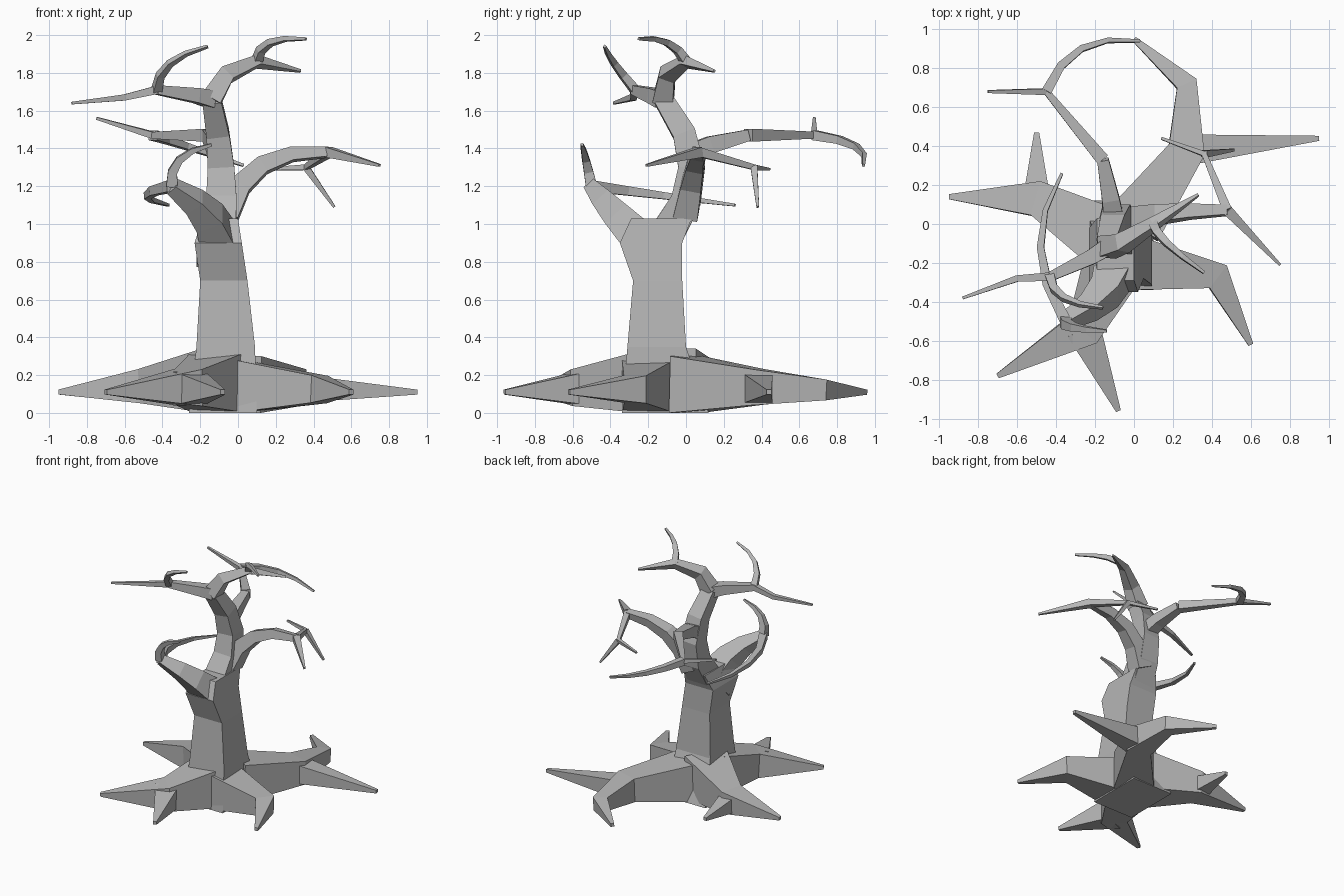
import bpy
import bmesh
from mathutils import Vector

default_cube = bpy.data.objects.get("Cube")
if default_cube:
    bpy.data.objects.remove(default_cube, do_unlink=True)

bark = bpy.data.materials.new("grey_bark")
bark.use_nodes = True
bark_color = (0.46, 0.46, 0.46, 1)
bark.diffuse_color = bark_color
bark.node_tree.nodes["Principled BSDF"].inputs["Base Color"].default_value = bark_color


def loft(name, rings):
    """Join four-cornered rings into a closed, flat-shaded solid."""
    bm = bmesh.new()
    loops = [[bm.verts.new(corner) for corner in ring] for ring in rings]
    for lower, upper in zip(loops, loops[1:]):
        for i in range(4):
            j = (i + 1) % 4
            bm.faces.new((lower[i], lower[j], upper[j], upper[i]))
    bm.faces.new(reversed(loops[0]))
    bm.faces.new(loops[-1])
    bmesh.ops.recalc_face_normals(bm, faces=bm.faces)
    mesh = bpy.data.meshes.new(name)
    bm.to_mesh(mesh)
    bm.free()
    mesh.materials.append(bark)
    solid = bpy.data.objects.new(name, mesh)
    bpy.context.collection.objects.link(solid)


def limb(name, path, base, tip=0.007):
    """Sweep a square along a path, tapering its half width by distance."""
    points = [Vector(point) for point in path]
    spans = [b - a for a, b in zip(points, points[1:])]
    steps = [span.normalized() for span in spans]
    bends = [(a + b).normalized() for a, b in zip(steps, steps[1:])]
    tangents = [steps[0], *bends, steps[-1]]
    total = sum(span.length for span in spans)

    # Start level with the ground, then carry the frame along without twist
    up = Vector((0, 0, 1))
    steep = abs(steps[0].z) > 0.8
    side = Vector((1, 0, 0)) if steep else up.cross(steps[0])
    previous = steps[0]
    rings = []
    for i, (point, tangent) in enumerate(zip(points, tangents)):
        side = previous.rotation_difference(tangent) @ side
        side = (side - tangent * side.dot(tangent)).normalized()
        previous = tangent
        travelled = sum(span.length for span in spans[:i]) / total
        width = base + (tip - base) * travelled
        a = side * width
        b = tangent.cross(side) * width
        rings.append([point - a - b, point + a - b, point + a + b, point - a + b])
    loft(name, rings)


def arc(start, middle, end, segments=4):
    """Points of a smooth bend that passes through all three given points."""
    start, middle, end = Vector(start), Vector(middle), Vector(end)
    control = middle * 2 - (start + end) / 2
    points = []
    for i in range(segments + 1):
        t = i / segments
        points.append(start.lerp(control, t).lerp(control.lerp(end, t), t))
    return points


def root(name, base, *plan):
    """A limb lying on the ground, its centre sinking as it gets thinner."""
    start_height = max(base, 0.13)
    drop = (start_height - 0.11) / (len(plan) - 1)
    path = [(x, y, start_height - drop * i) for i, (x, y) in enumerate(plan)]
    limb(name, path, base, tip=0.013)


def trunk_ring(z, left, right, front, back):
    return [(left, front, z), (right, front, z), (right, back, z), (left, back, z)]


# Trunk, flared into the roots and widening below the fork
loft("trunk", [
    trunk_ring(0, -0.26, 0.1, -0.34, 0.12),
    trunk_ring(0.35, -0.22, 0.09, -0.31, 0),
    trunk_ring(0.7, -0.2, 0.05, -0.28, -0.02),
    trunk_ring(0.9, -0.23, 0.02, -0.35, -0.02),
    trunk_ring(1.03, -0.19, 0, -0.29, 0.03),
])

# Roots and their side forks
left_fork = (-0.5, 0.13)
root("left_root", 0.17, (-0.1, -0.1), left_fork, (-0.95, 0.14))
root("left_root_fork", 0.07, left_fork, (-0.5, 0.47))

front_fork = (-0.26, -0.54)
root("front_root", 0.16, (-0.1, -0.2), front_fork, (-0.7, -0.78))
root("front_root_fork", 0.09, front_fork, (-0.08, -0.96))

root("right_root", 0.14, (0, -0.2), (0.43, -0.27), (0.6, -0.62))

back_fork = (0.27, 0.38)
root("back_root", 0.15, (0, 0), back_fork, (0.27, 0.72), (0, 0.95))
root("back_root_fork", 0.08, back_fork, (0.95, 0.44))

# Leader rising from the rear of the trunk
crown = (-0.14, -0.12, 1.66)
limb("leader", arc((-0.1, -0.1, 0.95), (-0.09, 0.03, 1.3), crown), 0.09, tip=0.05)

# Upper left bough and its twig
upper_left = (-0.43, -0.27, 1.71)
limb("upper_left_bough", [crown, (-0.22, -0.17, 1.68), upper_left], 0.045, tip=0.024)
limb("upper_left_bough_end", [upper_left, (-0.6, -0.28, 1.67), (-0.88, -0.38, 1.64)], 0.022)
limb("upper_left_twig", arc(upper_left, (-0.36, -0.38, 1.85), (-0.16, -0.43, 1.94)), 0.024)

# Upper right bough and its twig
upper_right = (0.1, 0, 1.86)
limb("upper_right_bough", [crown, (-0.06, -0.1, 1.79), upper_right, (0.33, 0.15, 1.81)], 0.055)
limb("upper_right_twig", arc(upper_right, (0.17, -0.1, 1.96), (0.36, -0.25, 1.98)), 0.024)

# Rear bough and its twig
rear = (-0.45, 0.68, 1.47)
rear_bend = (-0.16, 0.33, 1.47)
limb("rear_bough", [(-0.1, 0, 1.36), (-0.12, 0.13, 1.42), rear_bend], 0.055, tip=0.03)
limb("rear_bough_end", [rear_bend, rear, (-0.75, 0.68, 1.56)], 0.034)
limb("rear_twig", arc(rear, (-0.27, 0.9, 1.41), (0.03, 0.94, 1.31)), 0.026)

# Right bough with a hanging forked twig
right = (0.48, 0.07, 1.38)
joint = (0.36, 0.36, 1.3)
limb("right_bough", arc((-0.06, 0, 1.05), (0.13, 0.05, 1.31), right), 0.065, tip=0.025)
limb("right_bough_end", [right, (0.75, -0.21, 1.31)], 0.027)
limb("right_twig", [right, joint, (0.14, 0.44, 1.29)], 0.024)
limb("right_hanging_twig", [joint, (0.51, 0.38, 1.09)], 0.018)

# Front bough with a curled twig and a long twig reaching back
front = (-0.35, -0.5, 1.2)
limb("front_bough", arc((-0.11, -0.17, 0.85), (-0.15, -0.35, 1.03), front), 0.11, tip=0.034)
limb("front_curled_twig", arc(front, (-0.31, -0.53, 1.34), (-0.14, -0.55, 1.42)), 0.03)
limb("front_long_twig", arc(front, (-0.48, -0.12, 1.15), (-0.37, 0.26, 1.1)), 0.03)
